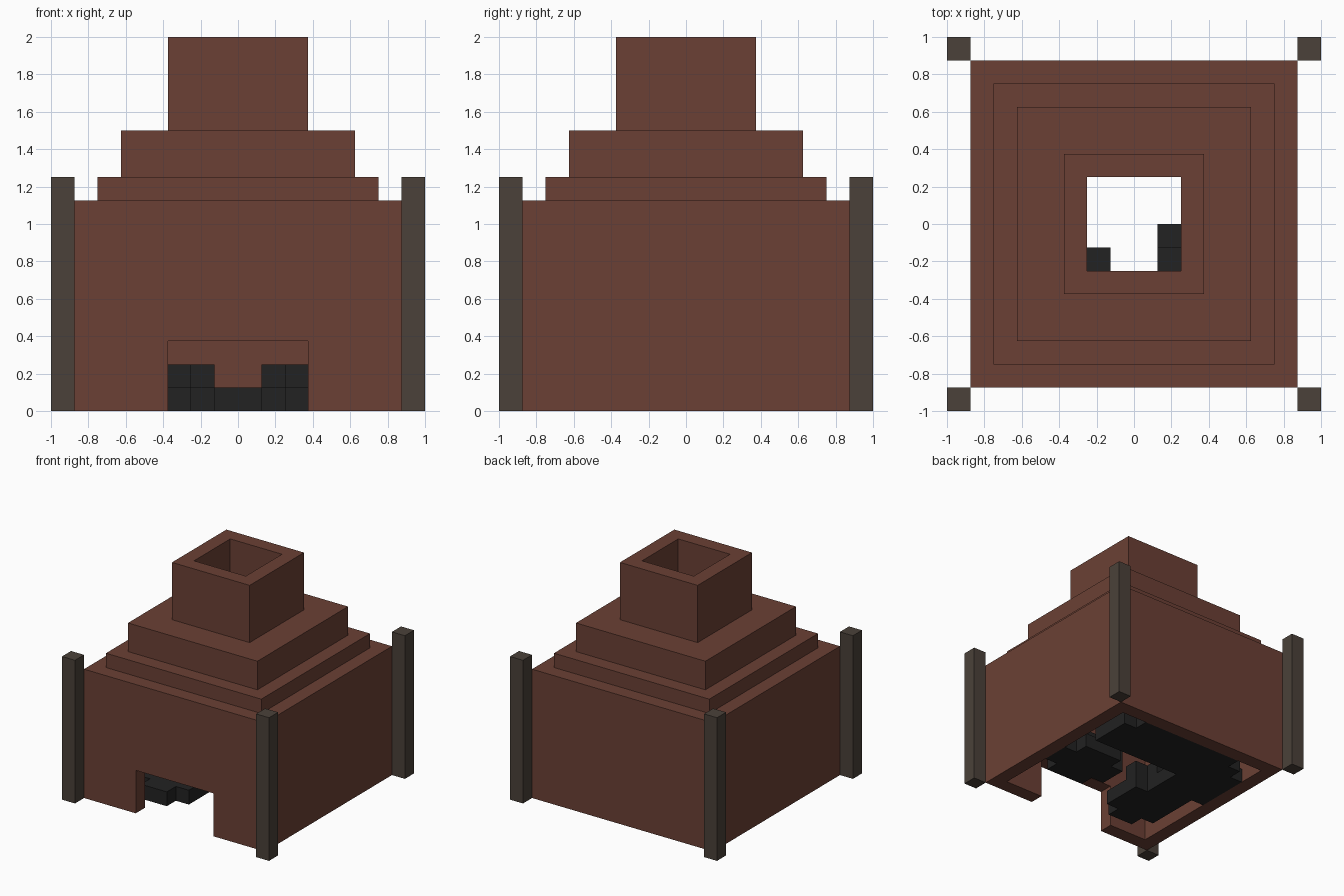
import bpy, bmesh
from mathutils import Vector

U = 0.125  # building block size

cube = bpy.data.objects.get("Cube")
if cube:
    bpy.data.objects.remove(cube, do_unlink=True)


def material(name, rgb):
    m = bpy.data.materials.new(name)
    m.use_nodes = True
    m.diffuse_color = (*rgb, 1)
    m.node_tree.nodes["Principled BSDF"].inputs["Base Color"].default_value = (*rgb, 1)
    return m


BRICK = material("brick brown", (0.147, 0.051, 0.035))
STONE = material("post grey", (0.069, 0.053, 0.041))
COAL = material("coal black", (0.016, 0.016, 0.016))


def finish(name, bm, mat):
    bmesh.ops.recalc_face_normals(bm, faces=bm.faces)
    mesh = bpy.data.meshes.new(name)
    bm.to_mesh(mesh)
    bm.free()
    mesh.materials.append(mat)
    obj = bpy.data.objects.new(name, mesh)
    bpy.context.collection.objects.link(obj)
    return obj


def box(name, lo, hi, mat):
    bm = bmesh.new()
    bmesh.ops.create_cube(bm, size=1)
    for v in bm.verts:
        v.co = [(lo[k] + hi[k]) / 2 + v.co[k] * (hi[k] - lo[k]) for k in range(3)]
    return finish(name, bm, mat)


def square_loft(name, profile, mat):
    """Sweep a closed (half width, height) profile round a square."""
    bm = bmesh.new()
    rings = [[bm.verts.new((sx * r * U, sy * r * U, z * U))
              for sx, sy in ((-1, -1), (1, -1), (1, 1), (-1, 1))] for r, z in profile]
    for a, b in zip(rings, rings[1:] + rings[:1]):
        for k in range(4):
            n = (k + 1) % 4
            bm.faces.new((a[k], a[n], b[n], b[k]))
    return finish(name, bm, mat)


# Hollow stepped furnace with an open chimney
outer = [(7, 0), (7, 9), (6, 9), (6, 10), (5, 10), (5, 12), (3, 12), (3, 16)]
inner = [(2, 16), (2, 11), (4, 11), (4, 9), (5, 9), (5, 8), (6, 8), (6, 0)]
furnace = square_loft("furnace_shell", outer + inner, BRICK)

# Front mouth cut through the wall
cutter = box("mouth_cutter", (-3 * U, -1, -U), (3 * U, -5.5 * U, 3 * U), BRICK)
cutter.hide_render = True
cut = furnace.modifiers.new("mouth", "BOOLEAN")
cut.operation = "DIFFERENCE"
cut.solver = "EXACT"
cut.object = cutter
bpy.context.view_layer.objects.active = furnace
bpy.ops.object.modifier_apply(modifier=cut.name)
bpy.data.objects.remove(cutter, do_unlink=True)

# Corner posts
for side, sx in (("right", -1), ("left", 1)):
    for end, sy in (("front", -1), ("back", 1)):
        lo = [min(s * 7, s * 8) * U for s in (sx, sy)]
        box(f"{end}_{side}_post", (*lo, 0), (lo[0] + U, lo[1] + U, 10 * U), STONE)

# Coal bed: block patches (x from, x to, y from, y to) for each layer
lower = [(-5, 5, 2, 5), (-4, 4, 5, 6), (-6, -2, 0, 4), (-5, -1, -4, 0),
         (-4, -2, -5, -4), (2, 5, -3, 1), (3, 6, -2, 0), (1, 4, -2, 0), (-1, 1, 2, 4)]
upper = [(-5, -2, 3, 5), (2, 4, 3, 5), (-4, -1, -2, -1), (-5, -2, -3, 0),
         (2, 4, -2, 0), (1, 2, -1, 0)]
cells = set()
for z, patches in enumerate((lower, upper)):
    for x0, x1, y0, y1 in patches:
        cells |= {(x, y, z) for x in range(x0, x1) for y in range(y0, y1)}
# Keep the shaft under the chimney clear apart from the heap edges
cells = {c for c in cells if not (-2 <= c[0] < 2 and -2 <= c[1] < 2)
         or c[:2] in ((-2, -2), (1, -2), (1, -1))}

bm = bmesh.new()
for c in cells:
    for axis in range(3):
        for s in (0, 1):
            near = list(c)
            near[axis] += 2 * s - 1
            if tuple(near) in cells:
                continue
            a, b = (axis + 1) % 3, (axis + 2) % 3
            quad = []
            for da, db in ((0, 0), (1, 0), (1, 1), (0, 1)):
                p = Vector(c)
                p[axis] += s
                p[a] += da
                p[b] += db
                quad.append(bm.verts.new(p * U))
            bm.faces.new(quad if s else quad[::-1])
bmesh.ops.remove_doubles(bm, verts=bm.verts, dist=0.001)
bmesh.ops.dissolve_limit(bm, angle_limit=0.01, verts=bm.verts, edges=bm.edges)
finish("coal_bed", bm, COAL)
